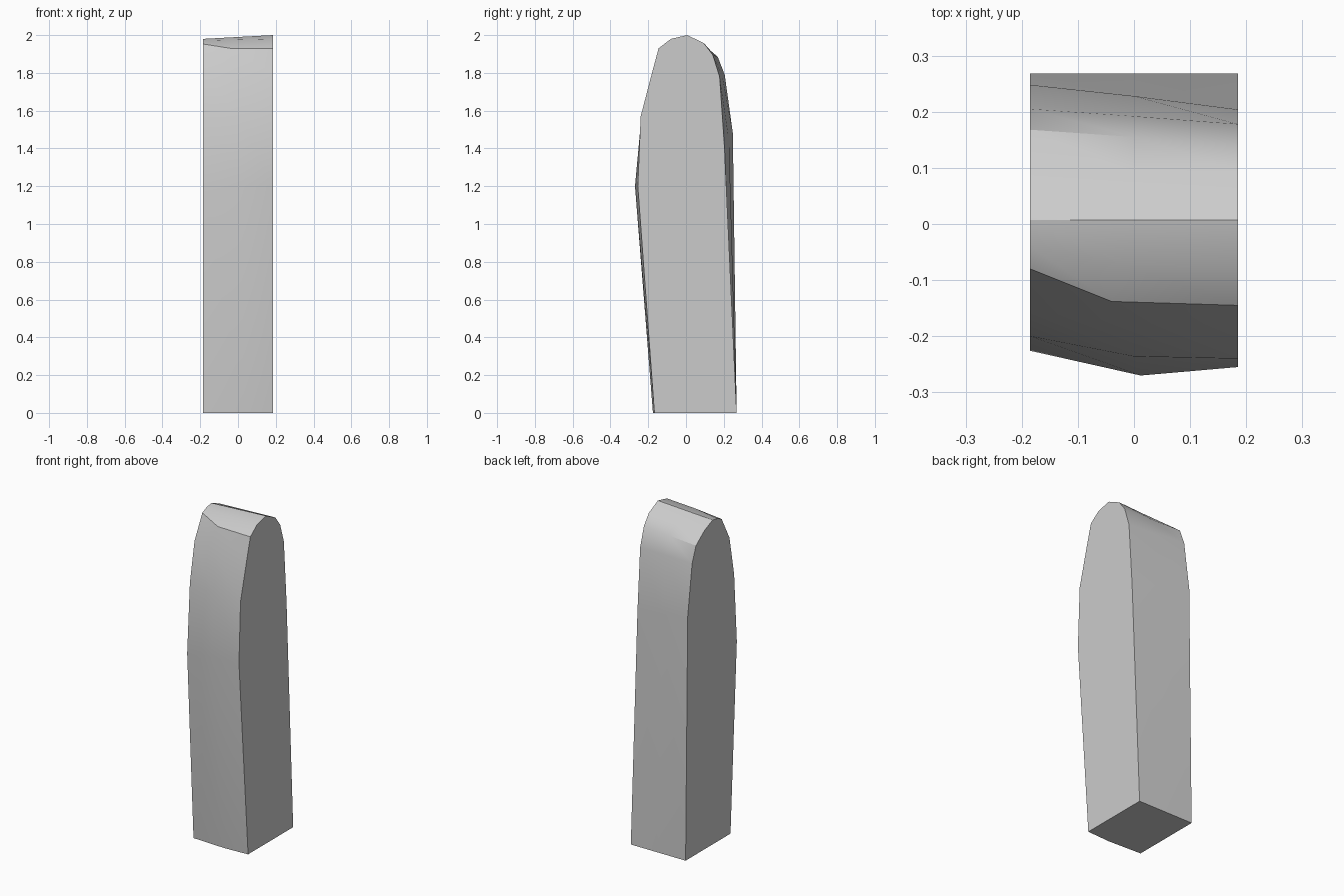
import bpy
import bmesh
import math

cube = bpy.data.objects.get("Cube")
if cube:
    bpy.data.objects.remove(cube, do_unlink=True)

HALF_WIDTH = 0.185

# Outline rows over the stone, back foot to front foot:
# (right y, z), (middle x, y, z), (left y, z)
rows = [
    ((0.268, 0), (0, 0.268, 0), (0.268, 0)),
    ((0.248, 1.48), (0, 0.228, 1.44), (0.204, 1.4)),
    ((0.205, 1.79), (0, 0.192, 1.785), (0.178, 1.78)),
    ((0.168, 1.885), (0, 0.155, 1.89), (0.142, 1.895)),
    ((0.085, 1.947), (0, 0.09, 1.952), (0.095, 1.957)),
    ((0.007, 1.98), (0, 0.007, 1.99), (0.007, 2.0)),
    ((-0.04, 1.971), (-0.02, -0.07, 1.975), (-0.08, 1.98)),
    ((-0.08, 1.953), (-0.04, -0.138, 1.93), (-0.145, 1.93)),
    ((-0.155, 1.81), (-0.02, -0.177, 1.8), (-0.18, 1.8)),
    ((-0.2, 1.57), (0, -0.236, 1.57), (-0.24, 1.57)),
    ((-0.226, 1.15), (0.012, -0.27, 1.2), (-0.255, 1.2)),
    ((-0.165, 0), (0.03, -0.175, 0), (-0.167, 0)),
]

# Skin strips between the rows
bm = bmesh.new()
grid = [[bm.verts.new((-HALF_WIDTH, *right)),
         bm.verts.new(middle),
         bm.verts.new((HALF_WIDTH, *left))] for right, middle, left in rows]
for a, b in zip(grid, grid[1:]):
    for i in range(2):
        bm.faces.new((a[i], a[i + 1], b[i + 1], b[i]))

# Flat cut sides and foot
bm.faces.new([row[0] for row in grid])
bm.faces.new([row[2] for row in reversed(grid)])
bm.faces.new(grid[0] + grid[-1][::-1])
bmesh.ops.recalc_face_normals(bm, faces=bm.faces)

mesh = bpy.data.meshes.new("standing_stone")
bm.to_mesh(mesh)
bm.free()
stone = bpy.data.objects.new("standing_stone", mesh)
bpy.context.collection.objects.link(stone)

# Stone colour
grey = bpy.data.materials.new("stone_grey")
grey.use_nodes = True
colour = (0.6, 0.6, 0.6, 1)
grey.diffuse_color = colour
grey.node_tree.nodes["Principled BSDF"].inputs["Base Color"].default_value = colour
mesh.materials.append(grey)

# Soft skin with sharp side edges
bpy.context.view_layer.objects.active = stone
stone.select_set(True)
bpy.ops.object.shade_smooth_by_angle(angle=math.radians(30))
